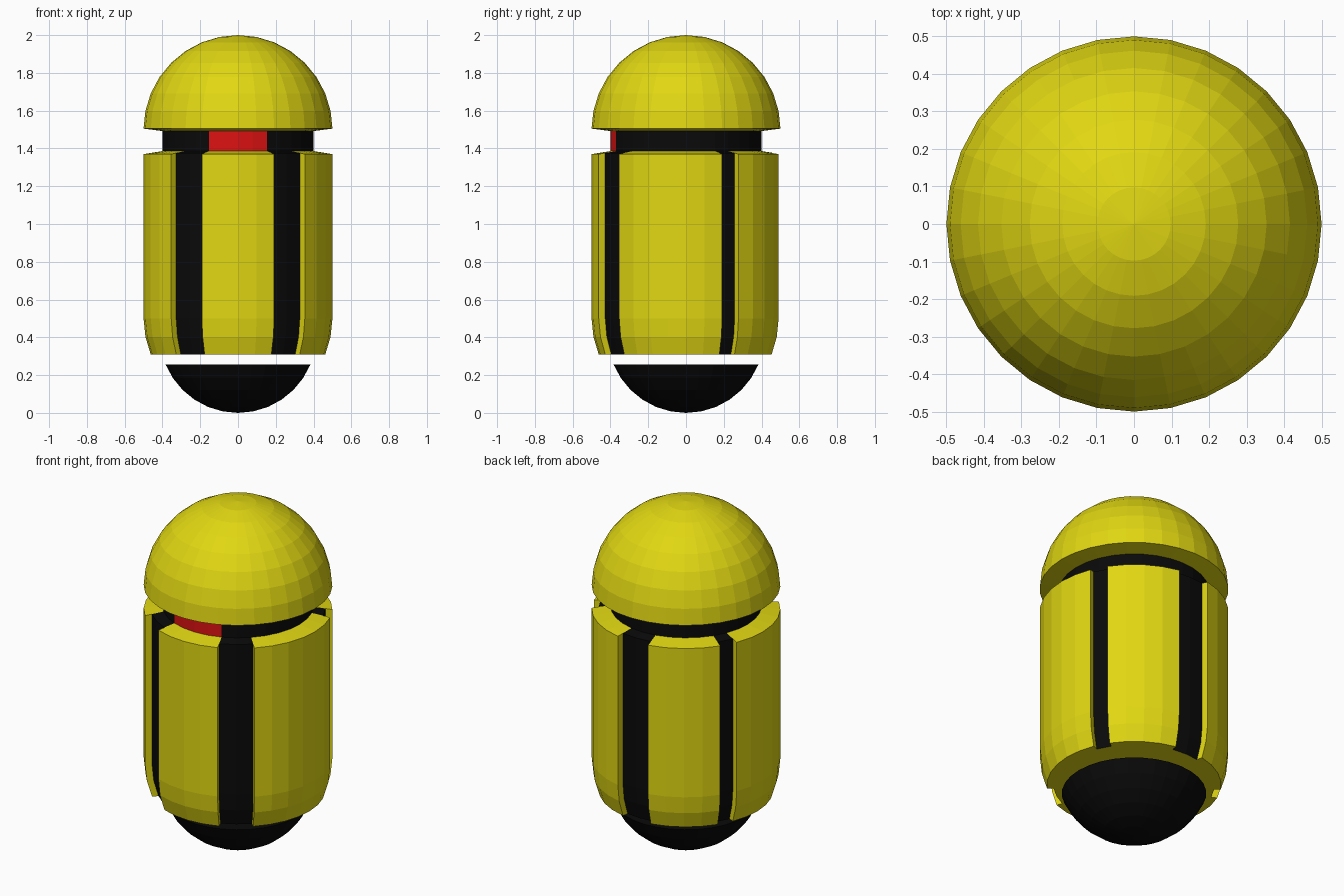
import bpy, bmesh, math

if "Cube" in bpy.data.objects:
    bpy.data.objects.remove(bpy.data.objects["Cube"])

SEG = 32
STEP = 360 / SEG


def material(name, rgb):
    m = bpy.data.materials.new(name)
    m.diffuse_color = (*rgb, 1)
    m.use_nodes = True
    m.node_tree.nodes["Principled BSDF"].inputs["Base Color"].default_value = m.diffuse_color
    return m


YELLOW = material("yellow", (0.75, 0.68, 0.006))
BLACK = material("black", (0.003, 0.003, 0.003))
RED = material("red", (0.72, 0.006, 0.006))


def point(r, z, i):
    a = math.radians(STEP * i)
    return (r * math.cos(a), r * math.sin(a), z)


def add_quad(bm, corners, mat):
    f = bm.faces.new([bm.verts.new(c) for c in corners])
    f.material_index = mat


def add_strip(bm, profile, i, mats):
    """One lathe segment: a band per profile step."""
    for (r0, z0), (r1, z1), m in zip(profile, profile[1:], mats):
        add_quad(bm, [point(r0, z0, i), point(r1, z1, i),
                      point(r1, z1, i + 1), point(r0, z0, i + 1)], m)


def finish(bm, name, mats):
    bmesh.ops.remove_doubles(bm, verts=bm.verts[:], dist=1e-5)
    bmesh.ops.recalc_face_normals(bm, faces=bm.faces[:])
    me = bpy.data.meshes.new(name)
    bm.to_mesh(me)
    bm.free()
    for m in mats:
        me.materials.append(m)
    ob = bpy.data.objects.new(name, me)
    bpy.context.collection.objects.link(ob)
    return ob


def lathe(name, profile, mats, rule=lambda i: 0):
    bm = bmesh.new()
    for i in range(SEG):
        add_strip(bm, profile, i, [rule(i)] * (len(profile) - 1))
    return finish(bm, name, mats)


def arc(radius, cz, first, last):
    """Profile points on a sphere, by ring number (11.25 degrees each)."""
    return [(radius * math.cos(math.radians(STEP * k)),
             cz + radius * math.sin(math.radians(STEP * k)))
            for k in range(first, last + 1)]


# Head dome with a slightly coned underside
lathe("head_dome", [(0.40, 1.492), (0.5, 1.505)] + arc(0.5, 1.5, 1, 7) + [(0, 2.0)],
      [YELLOW])

# Neck band with the red eye strip at the front
lathe("neck_band", [(0.40, 1.386), (0.40, 1.492)], [BLACK, RED],
      lambda i: 1 if 22 <= i < 26 else 0)

# Bottom bowl, floating below the body, with a flat lid
R = 0.415
lathe("bottom_bowl", [(0, 0)] + arc(R, R, -7, -2) + [(0, R + arc(R, 0, -2, -2)[0][1])],
      [BLACK])

# Body: yellow panels separated by recessed black grooves
outer = [(0.5, 1.37), (0.5, 0.5), (0.49, 0.4025), (0.462, 0.309)]
recess = [(r * 0.926, z) for r, z in outer]
recess[0] = (recess[0][0], 1.376)
top, base = (0.40, 1.386), (0, 0.309)
panel_profile = [top, recess[0]] + outer + [recess[-1], base]
groove_profile = [top] + recess + [base]

# Groove segments: two wide at the front corners, two narrow at the sides, one wide at the back
GROOVES = {2, 13, 7, 8, 20, 21, 26, 27}

bm = bmesh.new()
for i in range(SEG):
    if i in GROOVES:
        add_strip(bm, groove_profile, i, [1, 1, 1, 1, 0])
    else:
        add_strip(bm, panel_profile, i, [0] * 7)
    # Panel side wall wherever a panel meets a groove
    if (i in GROOVES) != ((i - 1) % SEG in GROOVES):
        for k in range(3):
            add_quad(bm, [point(*outer[k], i), point(*outer[k + 1], i),
                          point(*recess[k + 1], i), point(*recess[k], i)], 0)
finish(bm, "body_panels", [YELLOW, BLACK])
